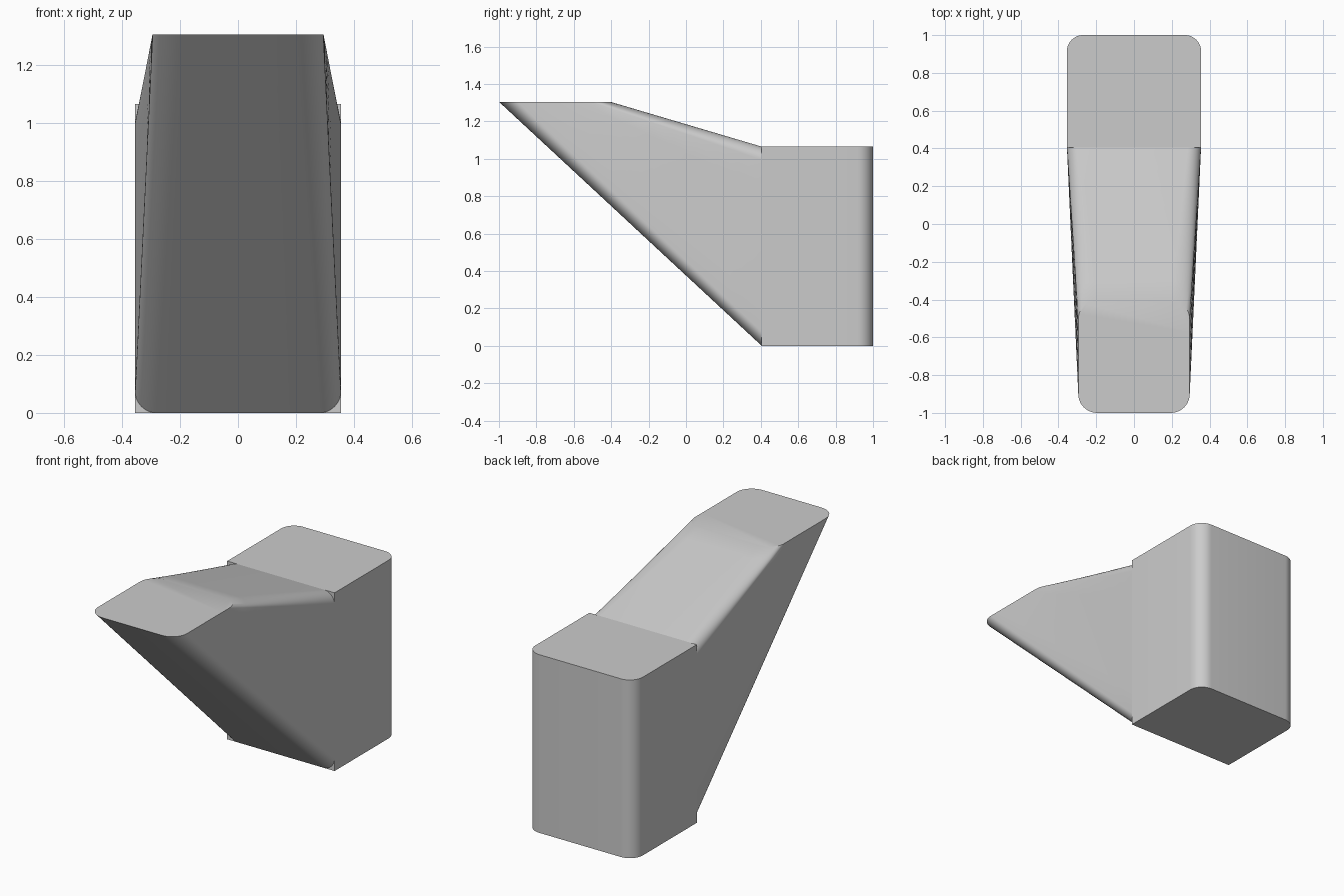
import bpy, bmesh
from math import sin, cos, pi, radians

if "Cube" in bpy.data.objects:
    bpy.data.objects.remove(bpy.data.objects["Cube"])


def rounded_outline(half, lo, hi, r_lo, r_hi, seg=10, side_cuts=6):
    """Counter-clockwise outline; side runs are subdivided for lofting."""
    pts = []
    corners = [(half, lo, -90, 1, r_lo, 1), (half, hi, 0, 1, r_hi, -1),
               (-half, hi, 90, -1, r_hi, -1), (-half, lo, 180, -1, r_lo, 1)]
    for i, (x, y, start, sx, r, sy) in enumerate(corners):
        for k in range(seg + 1):
            a = radians(start) + pi / 2 * k / seg
            pts.append((x - sx * r + r * cos(a), y + sy * r + r * sin(a)))
        if i in (0, 2):
            a0, a1 = (lo + r_lo, hi - r_hi) if i == 0 else (hi - r_hi, lo + r_lo)
            for k in range(1, side_cuts):
                pts.append((x, a0 + (a1 - a0) * k / side_cuts))
    return pts


def loft(name, rings, cap_start=True, cap_end=True):
    bm = bmesh.new()
    loops = [[bm.verts.new(p) for p in ring] for ring in rings]
    n = len(loops[0])
    for a, b in zip(loops, loops[1:]):
        for i in range(n):
            j = (i + 1) % n
            bm.faces.new((a[i], a[j], b[j], b[i]))
    if cap_start:
        bm.faces.new(loops[0][::-1])
    if cap_end:
        bm.faces.new(loops[-1])
    bmesh.ops.remove_doubles(bm, verts=bm.verts, dist=1e-5)
    bmesh.ops.recalc_face_normals(bm, faces=bm.faces)
    mesh = bpy.data.meshes.new(name)
    bm.to_mesh(mesh)
    bm.free()
    ob = bpy.data.objects.new(name, mesh)
    bpy.context.collection.objects.link(ob)
    bpy.ops.object.select_all(action='DESELECT')
    ob.select_set(True)
    bpy.context.view_layer.objects.active = ob
    bpy.ops.object.shade_smooth_by_angle(angle=radians(30))
    return ob


HALF, JOIN, HEIGHT = 0.355, 0.405, 1.065

# Rear block: square front corners, rounded back corners
plan = []
for sx, start in ((1, 0), (-1, 90)):
    for k in range(11):
        a = radians(start) + pi / 2 * k / 10
        plan.append((sx * (HALF - 0.085) + 0.085 * cos(a), 0.915 + 0.085 * sin(a)))
plan = [(HALF, JOIN)] + plan + [(-HALF, JOIN)]
loft("rear_block", [[(x, y, z) for x, y in plan] for z in (0, HEIGHT)])

# Sloping neck: upright outline at the block blends into the level top pad
base = [(x, JOIN, z) for x, z in rounded_outline(HALF, 0, HEIGHT, 0.075, 0.07)]
pad = [(x, y, 1.305) for x, y in rounded_outline(0.295, -1, -0.405, 0.1, 0.1)]
STEPS = 8
rings = []
for s in range(STEPS + 1):
    t = s / STEPS
    rings.append([tuple(p + (q - p) * t for p, q in zip(a, b))
                  for a, b in zip(base, pad)])
loft("sloping_neck", rings, cap_start=False)
